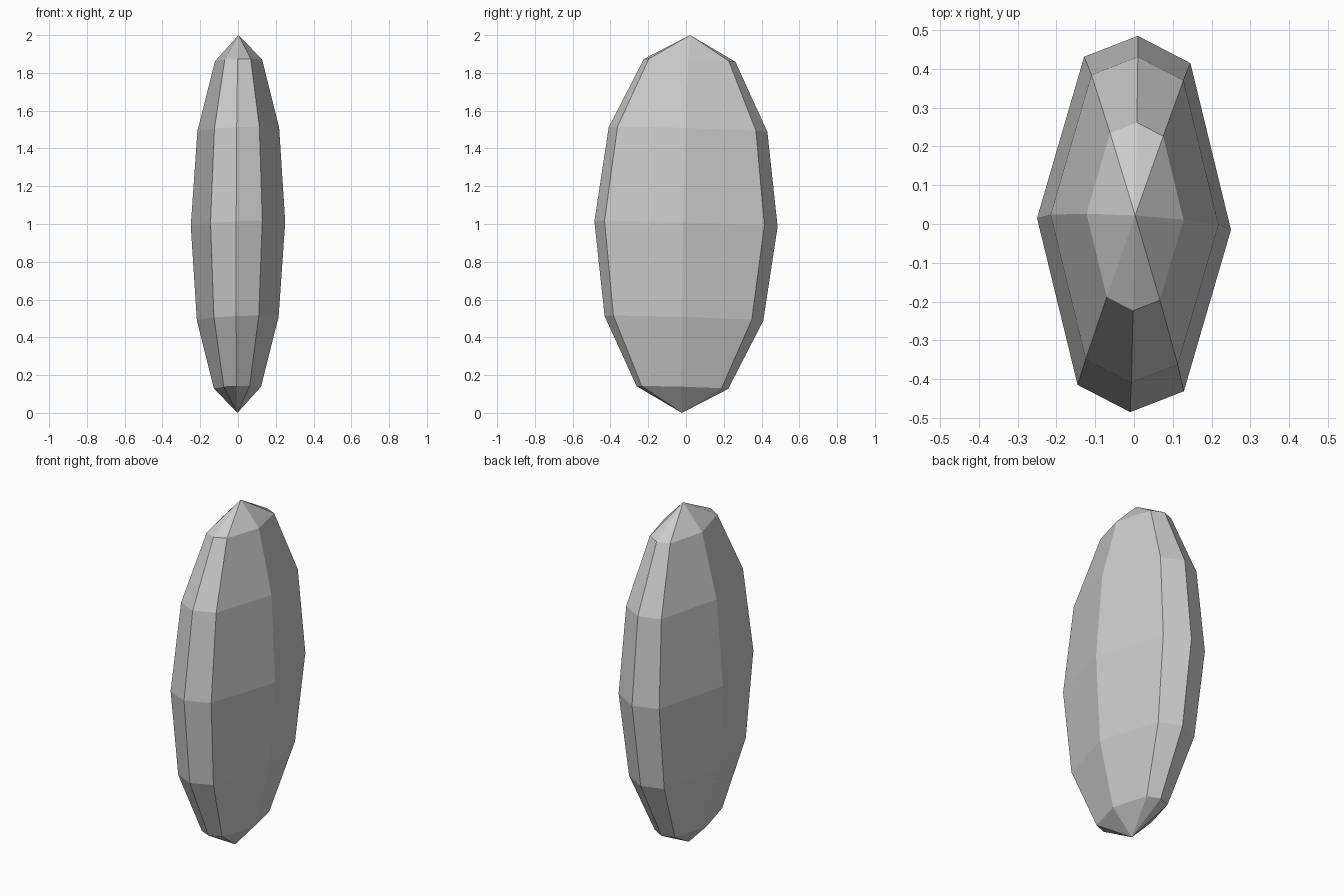
import bpy
import bmesh
from math import sin, cos, pi
from mathutils import Matrix, Vector

cube = bpy.data.objects.get("Cube")
if cube:
    bpy.data.objects.remove(cube)

# Plain grey stone
stone = bpy.data.materials.new("stone grey")
stone.use_nodes = True
GREY = (0.6, 0.6, 0.6, 1)
stone.diffuse_color = GREY
stone.node_tree.nodes["Principled BSDF"].inputs["Base Color"].default_value = GREY

# Eight-sided outline of the widest ring: one half, then its opposite
half = [(0.25, 0), (0.137, 0.423), (0, 0.485), (-0.137, 0.423)]
outline = half + [(-x, -y) for x, y in half]

# Slight skew that leans the stone
lean = Matrix(((1, 0.02, 0.003), (-0.06, 1, 0.022), (0.04, -0.03, 1)))
centre = Vector((0, 0, 1))

bm = bmesh.new()


def point(x, y, z):
    return bm.verts.new(lean @ Vector((x, y, z)) + centre)


# Rings every thirty degrees between two points
RINGS = 6
top, bottom = point(0, 0, 1), point(0, 0, -1)
rings = []
for i in range(1, RINGS):
    a = pi * i / RINGS
    rings.append([point(x * sin(a), y * sin(a), cos(a)) for x, y in outline])

n = len(outline)
for j in range(n):
    k = (j + 1) % n
    bm.faces.new((top, rings[0][j], rings[0][k]))
    bm.faces.new((bottom, rings[-1][k], rings[-1][j]))
    for upper, lower in zip(rings, rings[1:]):
        bm.faces.new((upper[j], lower[j], lower[k], upper[k]))
bmesh.ops.recalc_face_normals(bm, faces=bm.faces)

mesh = bpy.data.meshes.new("faceted_stone")
bm.to_mesh(mesh)
bm.free()
mesh.materials.append(stone)
bpy.context.collection.objects.link(bpy.data.objects.new("faceted_stone", mesh))
